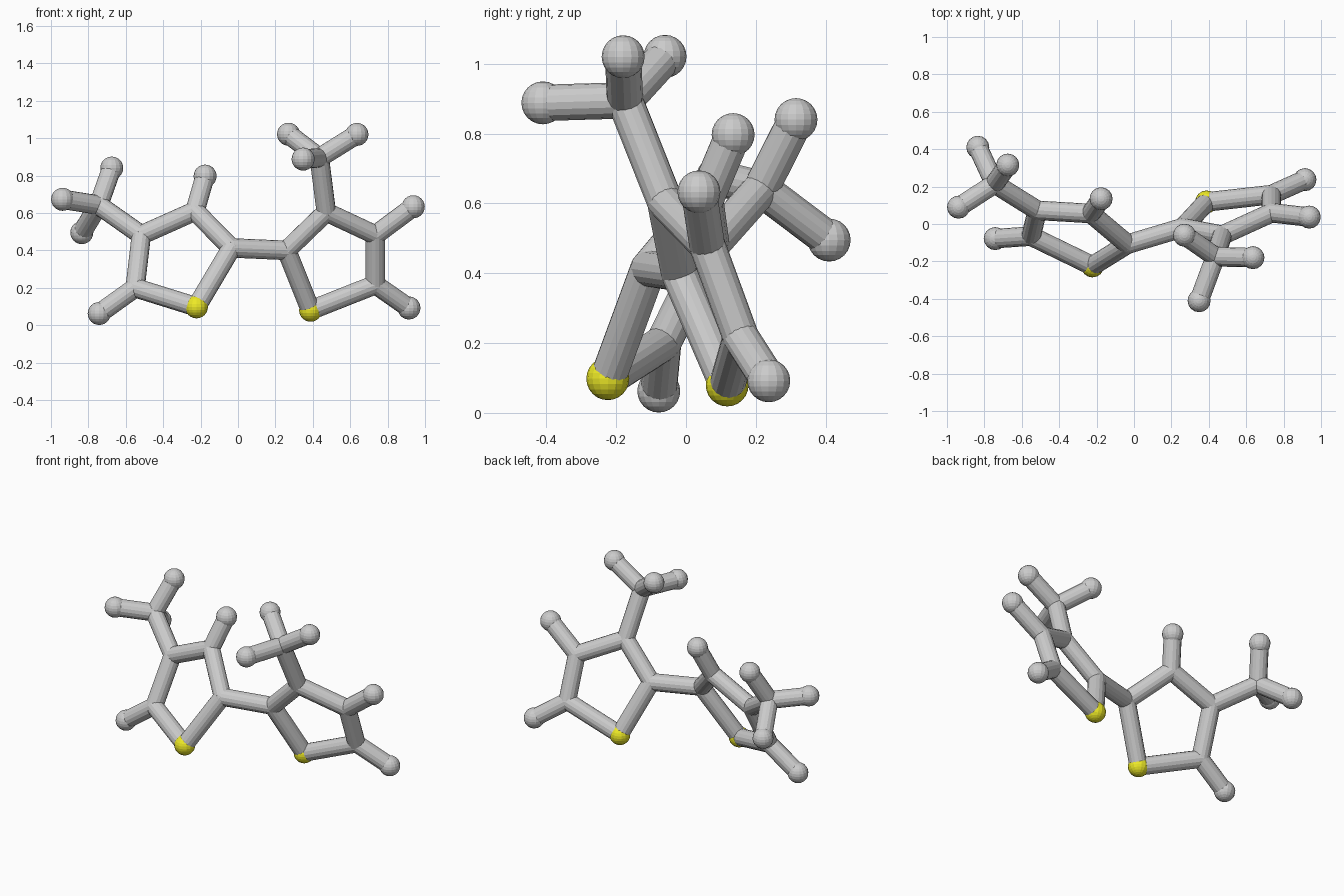
import bpy
from mathutils import Vector

if "Cube" in bpy.data.objects:
    bpy.data.objects.remove(bpy.data.objects["Cube"])

BALL, STICK = 0.0615, 0.052

yellow = bpy.data.materials.new("sulfur_yellow")
yellow.diffuse_color = (0.85, 0.82, 0.02, 1)
yellow.use_nodes = True
yellow.node_tree.nodes["Principled BSDF"].inputs["Base Color"].default_value = yellow.diffuse_color


def ball(name, pos, radius=BALL, mat=None):
    bpy.ops.mesh.primitive_uv_sphere_add(segments=16, ring_count=12, radius=radius, location=pos)
    ob = bpy.context.object
    ob.name = name
    if mat:
        ob.data.materials.append(mat)


def stick(name, a, b):
    a, b = Vector(a), Vector(b)
    d = b - a
    bpy.ops.mesh.primitive_cylinder_add(vertices=16, radius=STICK, depth=d.length, location=(a + b) / 2)
    ob = bpy.context.object
    ob.name = name
    ob.rotation_mode = 'QUATERNION'
    ob.rotation_quaternion = d.to_track_quat('Z', 'Y')


def ring_half(side, ring, methyl_at, methyl, methyl_tips, tips):
    """Five-sided ring (sulfur first), one methyl branch and single tip atoms."""
    ball(side + "_sulfur", ring[0], BALL, yellow)
    for i, p in enumerate(ring):
        if i:
            ball(f"{side}_ring_joint_{i}", p, STICK)
        stick(f"{side}_ring_bond_{i}", p, ring[(i + 1) % 5])
    # methyl branch
    ball(side + "_methyl_joint", methyl, STICK)
    stick(side + "_methyl_bond", ring[methyl_at], methyl)
    for i, t in enumerate(methyl_tips):
        stick(f"{side}_methyl_tip_bond_{i}", methyl, t)
        ball(f"{side}_methyl_tip_{i}", t)
    # hydrogen tips on the ring
    for i, t in tips.items():
        stick(f"{side}_tip_bond_{i}", ring[i], t)
        ball(f"{side}_tip_{i}", t)


left = [(-0.222, -0.224, 0.098), (-0.55, -0.065, 0.20), (-0.517, 0.073, 0.482),
        (-0.23, 0.056, 0.61), (-0.035, -0.108, 0.413)]
right = [(0.388, 0.118, 0.08), (0.735, 0.157, 0.217), (0.735, 0.06, 0.482),
         (0.472, -0.06, 0.605), (0.26, -0.02, 0.40)]

ring_half("left", left, 2, (-0.745, 0.215, 0.642),
          [(-0.675, 0.315, 0.84), (-0.938, 0.09, 0.673), (-0.835, 0.41, 0.495)],
          {1: (-0.742, -0.078, 0.0625), 3: (-0.176, 0.135, 0.797)})
ring_half("right", right, 3, (0.435, -0.175, 0.895),
          [(0.27, -0.06, 1.021), (0.636, -0.18, 1.02), (0.348, -0.41, 0.888)],
          {1: (0.914, 0.237, 0.092), 2: (0.937, 0.037, 0.633)})

# bond joining the two rings
stick("centre_bond", left[4], right[4])
